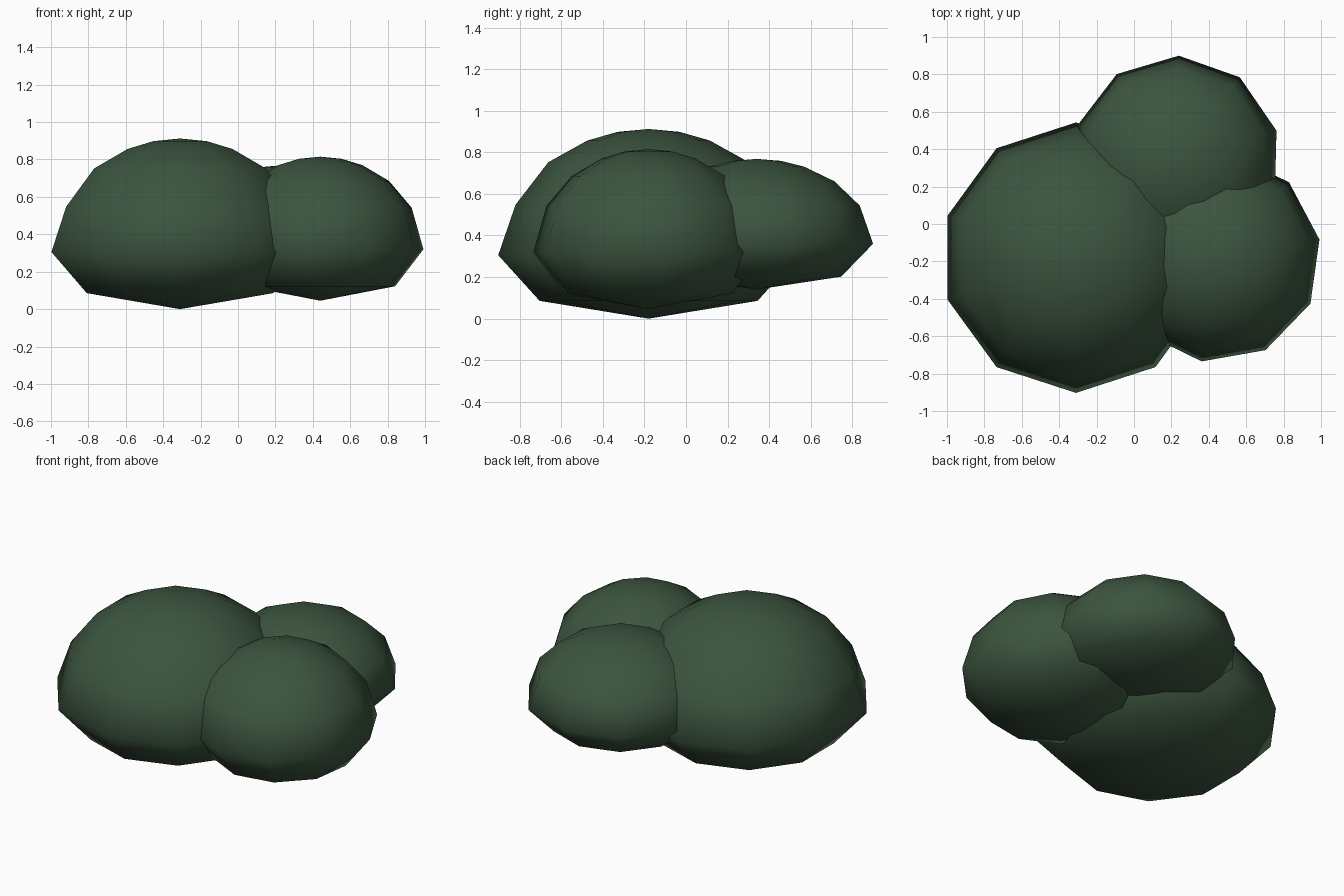
import bpy
import bmesh
from math import cos, sin, radians

if "Cube" in bpy.data.objects:
    bpy.data.objects.remove(bpy.data.objects["Cube"])

SIDES = 10
# Radius factor of the rounded upper rings, from the widest ring to the crown
UPPER_R = (1.0, 0.885, 0.667, 0.408, 0.207)

foliage = bpy.data.materials.new("foliage_green")
foliage.diffuse_color = (0.045, 0.09, 0.05, 1)
foliage.use_nodes = True
foliage.node_tree.nodes["Principled BSDF"].inputs["Base Color"].default_value = foliage.diffuse_color


def leaf_clump(name, x, y, radius, turn, bottom, waist, top, shoulder):
    """Ten-sided dome on a shallow two-step underside."""
    up, down = top - waist, waist - bottom
    rings = [(0.725, waist - 0.72 * down)]
    rings += [(r, waist + h * up)
              for r, h in zip(UPPER_R, (0, shoulder, 0.737, 0.908, 0.977))]

    bm = bmesh.new()
    loops = []
    for r, z in rings:
        loops.append([bm.verts.new((radius * r * cos(radians(turn + 36 * i)),
                                    radius * r * sin(radians(turn + 36 * i)), z))
                      for i in range(SIDES)])
    base = bm.verts.new((0, 0, bottom))
    crown = bm.verts.new((0, 0, top))
    for i in range(SIDES):
        j = (i + 1) % SIDES
        bm.faces.new((base, loops[0][j], loops[0][i]))
        for a, b in zip(loops, loops[1:]):
            bm.faces.new((a[i], a[j], b[j], b[i]))
        bm.faces.new((loops[-1][i], loops[-1][j], crown))
    for f in bm.faces:
        f.smooth = True
    mesh = bpy.data.meshes.new(name)
    bm.to_mesh(mesh)
    bm.free()
    mesh.materials.append(foliage)
    obj = bpy.data.objects.new(name, mesh)
    obj.location = (x, y, 0)
    bpy.context.collection.objects.link(obj)


# Three overlapping clumps of the bush
leaf_clump("large_clump", -0.31, -0.18, 0.723, 18, 0.0, 0.305, 0.912, 0.40)
leaf_clump("front_right_clump", 0.44, -0.18, 0.56, 10, 0.045, 0.32, 0.815, 0.45)
leaf_clump("back_clump", 0.225, 0.34, 0.56, 16.5, 0.14, 0.36, 0.768, 0.45)
